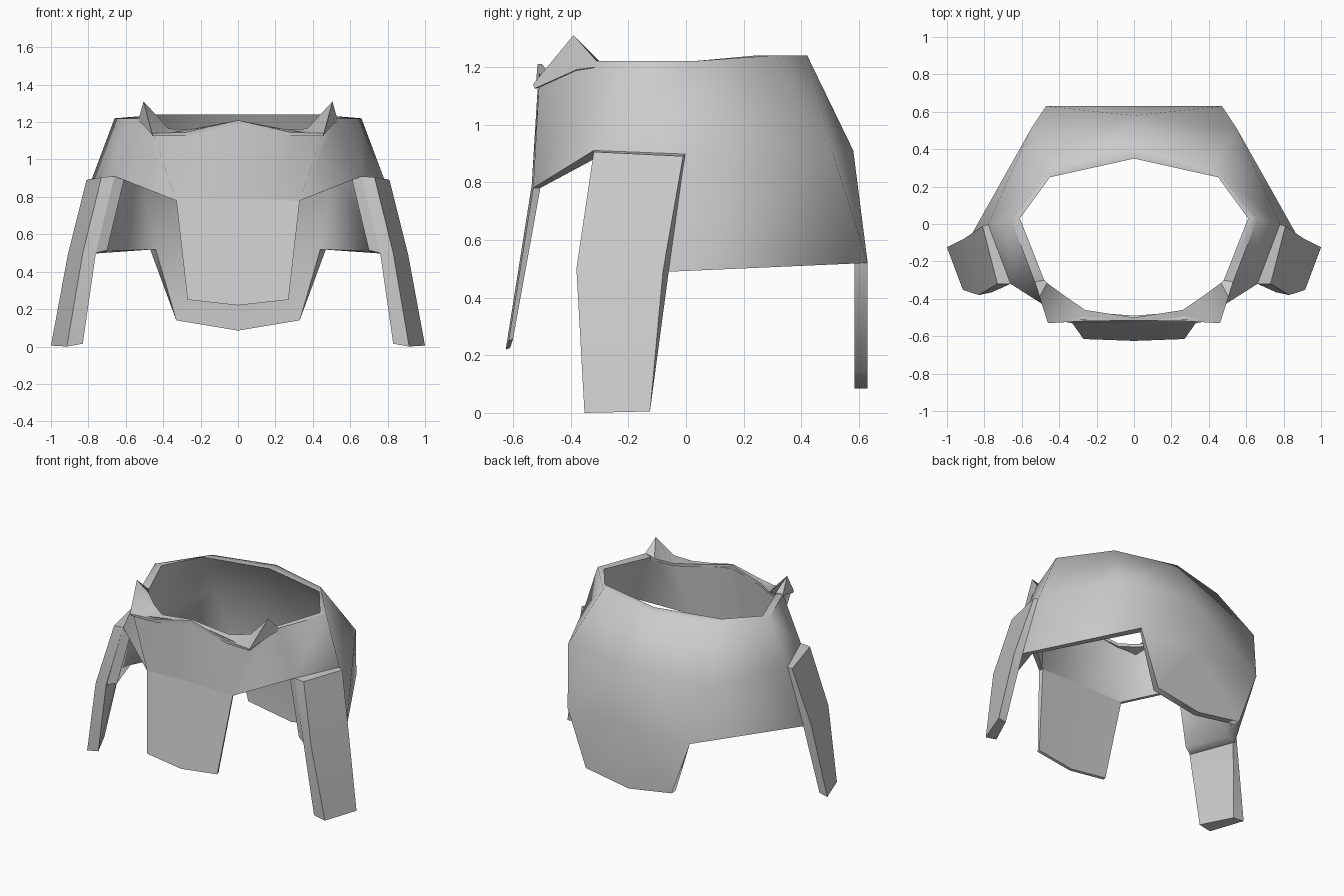
import bpy, bmesh

if "Cube" in bpy.data.objects:
    bpy.data.objects.remove(bpy.data.objects["Cube"])

grey = bpy.data.materials.new("plain_grey")
grey.diffuse_color = (0.6, 0.6, 0.6, 1)
grey.use_nodes = True
grey.node_tree.nodes["Principled BSDF"].inputs["Base Color"].default_value = grey.diffuse_color


def plate(name, outer, inner, smooth=0.7):
    """Solid half plate from two matching grids of points, mirrored over x = 0."""
    bm = bmesh.new()
    grids = [[[bm.verts.new(p) if p else None for p in col] for col in g] for g in (outer, inner)]
    quads = []
    for c in range(len(outer) - 1):
        for r in range(len(outer[0]) - 1):
            ids = [(c, r), (c + 1, r), (c + 1, r + 1), (c, r + 1)]
            if all(outer[i][j] for i, j in ids):
                quads.append(ids)
    edges = {}
    for ids in quads:
        for g in grids:
            bm.faces.new([g[i][j] for i, j in ids])
        for a, b in zip(ids, ids[1:] + ids[:1]):
            edges.setdefault(frozenset((a, b)), []).append((a, b))
    # close the open borders, except along the mirror line
    for uses in edges.values():
        (a, b), (c, d) = uses[0]
        if len(uses) == 1 and not (outer[a][b][0] == 0 and outer[c][d][0] == 0):
            o, n = grids
            bm.faces.new([o[a][b], o[c][d], n[c][d], n[a][b]])
    bmesh.ops.recalc_face_normals(bm, faces=bm.faces)
    me = bpy.data.meshes.new(name)
    bm.to_mesh(me)
    bm.free()
    me.materials.append(grey)
    ob = bpy.data.objects.new(name, me)
    bpy.context.collection.objects.link(ob)
    mod = ob.modifiers.new("mirror", 'MIRROR')
    mod.use_clip = True
    bpy.ops.object.select_all(action='DESELECT')
    ob.select_set(True)
    bpy.context.view_layer.objects.active = ob
    bpy.ops.object.modifier_apply(modifier="mirror")
    # consistent outward normals on the joined halves
    bm = bmesh.new()
    bm.from_mesh(me)
    bmesh.ops.recalc_face_normals(bm, faces=bm.faces)
    bm.to_mesh(me)
    bm.free()
    bpy.ops.object.shade_smooth_by_angle(angle=smooth)
    return ob


# Shell with front and back flaps: columns run from back centre to front centre
N = None
shell_out = [
    [(0, .42, 1.24), (0, .58, .91), (0, .63, .52), (0, .63, .085)],
    [(.42, .31, 1.24), (.55, .51, .90), (.47, .63, .52), (.33, .63, .14)],
    [(.66, .03, 1.22), (.78, 0, .90), (.865, -.05, .49), N],
    [(.53, -.31, 1.22), (.66, -.32, .91), (.76, -.36, .50), N],
    [(.45, -.51, 1.13), (.33, -.53, .78), N, N],
    [(0, -.51, 1.20), (0, -.535, .79), N, N],
]
shell_in = [
    [(0, .35, 1.24), (0, .53, .91), (0, .585, .52), (0, .585, .085)],
    [(.45, .25, 1.24), (.51, .47, .90), (.44, .585, .52), (.33, .585, .14)],
    [(.61, .03, 1.22), (.72, 0, .89), (.80, -.04, .505), N],
    [(.48, -.30, 1.21), (.61, -.30, .89), (.70, -.33, .515), N],
    [(.40, -.46, 1.13), (.32, -.505, .78), N, N],
    [(0, -.49, 1.19), (0, -.515, .79), N, N],
]
plate("shell", shell_out, shell_in, 1.15)

# Front flap hanging from the shell
flap_out = [
    [(.33, -.53, .78), (.27, -.615, .25)],
    [(0, -.535, .79), (0, -.625, .22)],
]
flap_in = [
    [(.32, -.505, .78), (.27, -.60, .255)],
    [(0, -.515, .79), (0, -.61, .225)],
]
plate("front_flap", flap_out, flap_in)

# Pointed collar along the front rim
collar_top = [
    [(.53, -.31, 1.22), (.48, -.30, 1.22)],
    [(.505, -.39, 1.31), (.465, -.315, 1.20)],
    [(.46, -.53, 1.14), (.37, -.385, 1.165)],
    [(.28, -.52, 1.145), (.26, -.46, 1.16)],
    [(0, -.515, 1.21), (0, -.50, 1.21)],
]
collar_low = [
    [(.53, -.31, 1.20), (.48, -.30, 1.20)],
    [(.51, -.38, 1.19), (.465, -.32, 1.18)],
    [(.455, -.525, 1.125), (.37, -.39, 1.145)],
    [(.28, -.52, 1.125), (.26, -.46, 1.14)],
    [(0, -.515, 1.19), (0, -.50, 1.19)],
]
plate("collar", collar_top, collar_low, 0.9)

# Side plates hanging below the shell
side_out = [
    [(.81, -.01, .89), (.91, -.08, .49), (1.0, -.125, .005)],
    [(.73, -.32, .905), (.83, -.38, .50), (.915, -.352, 0)],
]
side_in = [
    [(.77, 0, .90), (.86, -.06, .49), (.93, -.14, .01)],
    [(.66, -.32, .91), (.76, -.365, .50), (.83, -.35, .015)],
]
plate("side_plate", side_out, side_in)
